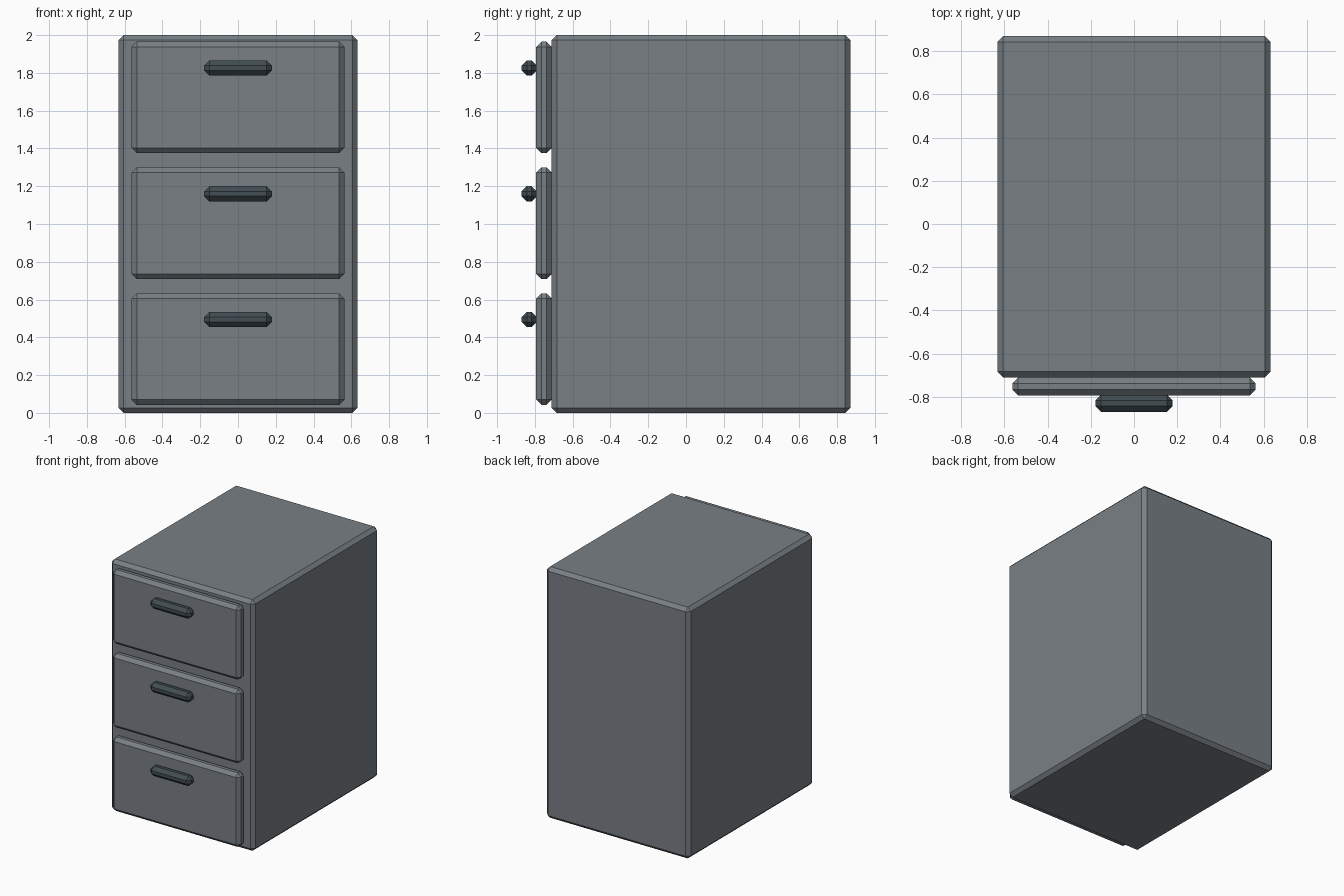
import bpy, bmesh
from mathutils import Vector

if "Cube" in bpy.data.objects:
    bpy.data.objects.remove(bpy.data.objects["Cube"])

BEVEL = 0.027


def material(name, rgb):
    m = bpy.data.materials.new(name)
    m.diffuse_color = (*rgb, 1)
    m.use_nodes = True
    m.node_tree.nodes["Principled BSDF"].inputs["Base Color"].default_value = m.diffuse_color
    return m


grey = material("cabinet grey", (0.19, 0.215, 0.235))
dark = material("handle dark grey", (0.055, 0.075, 0.085))


def chamfered_box(name, lo, hi, mat):
    """Box between two corners with single-segment chamfered edges."""
    lo, hi = Vector(lo), Vector(hi)
    bm = bmesh.new()
    bmesh.ops.create_cube(bm, size=1)
    for v in bm.verts:
        v.co = (lo + hi) / 2 + v.co * (hi - lo)
    bmesh.ops.bevel(bm, geom=bm.edges[:], offset=BEVEL, segments=1,
                    profile=0.5, affect='EDGES')
    mesh = bpy.data.meshes.new(name)
    bm.to_mesh(mesh)
    bm.free()
    mesh.materials.append(mat)
    ob = bpy.data.objects.new(name, mesh)
    bpy.context.collection.objects.link(ob)


# Cabinet body
chamfered_box("cabinet_body", (-0.633, -0.711, 0), (0.633, 0.87, 2), grey)

# Three drawer fronts, each with a bar handle
for i, z in enumerate((0.043, 0.709, 1.375)):
    chamfered_box(f"drawer_front_{i + 1}", (-0.563, -0.793, z), (0.563, -0.711, z + 0.59), grey)
    chamfered_box(f"drawer_handle_{i + 1}", (-0.179, -0.87, z + 0.411), (0.179, -0.79, z + 0.491), dark)
